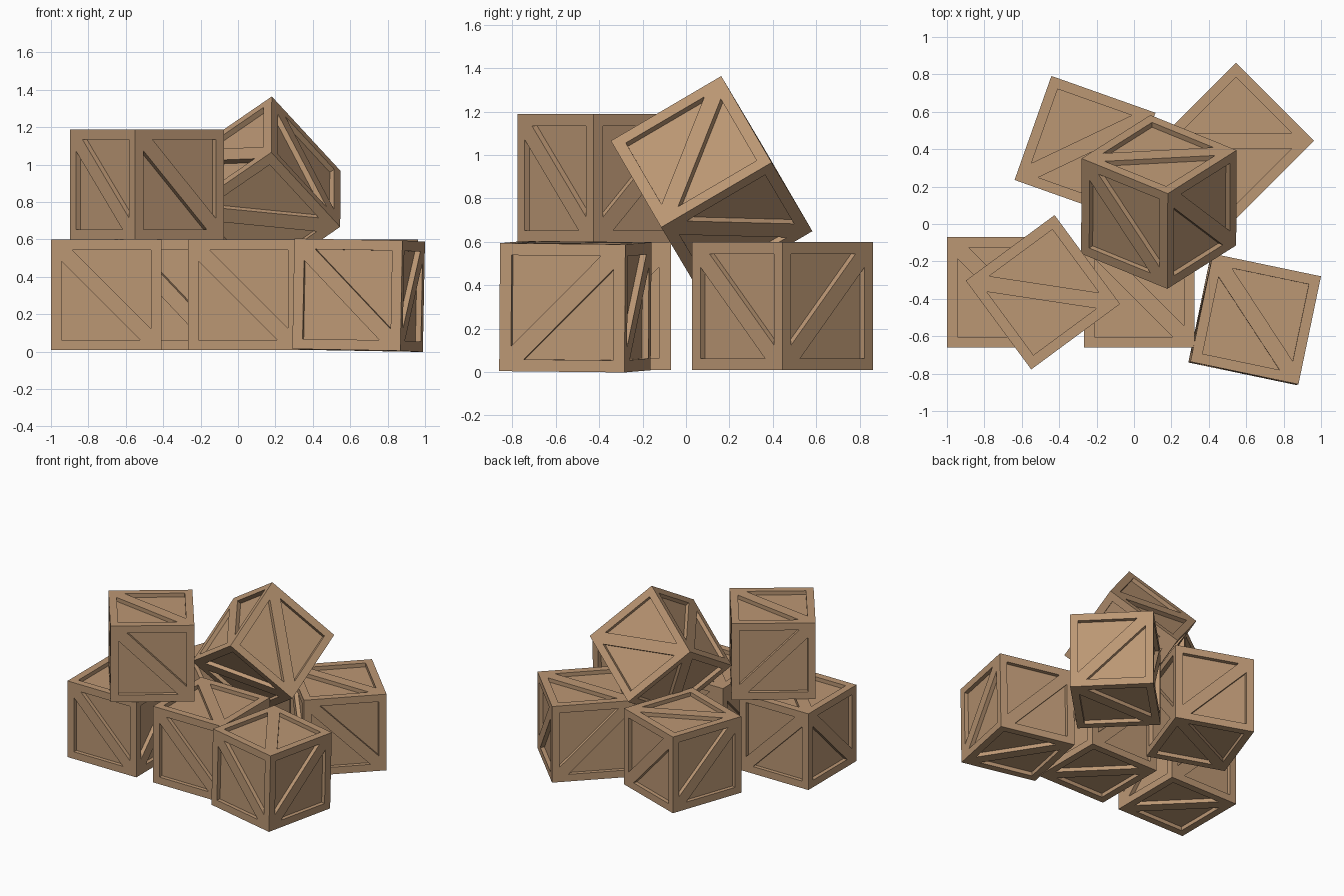
import bpy
import bmesh
from math import radians
from mathutils import Vector, Matrix, Euler

cube = bpy.data.objects.get("Cube")
if cube:
    bpy.data.objects.remove(cube, do_unlink=True)

SIZE = 0.59      # crate edge
BORDER = 0.055   # frame board width
GAP = 0.06       # brace half width, measured along the frame
DEPTH = 0.03     # recess depth

wood = bpy.data.materials.new("crate_wood")
wood.use_nodes = True
wood.diffuse_color = (0.50, 0.31, 0.175, 1)
wood.node_tree.nodes["Principled BSDF"].inputs["Base Color"].default_value = wood.diffuse_color

X, Y, Z = Vector((1, 0, 0)), Vector((0, 1, 0)), Vector((0, 0, 1))
# Each side: horizontal axis, vertical axis, corner where the brace starts
SIDES = {
    "front": (X, Z, 1), "right": (Y, Z, 0), "back": (-X, Z, 0),
    "left": (-Y, Z, 1), "top": (X, Y, 1), "bottom": (X, -Y, 0),
}
CORNERS = [(-1, -1), (1, -1), (1, 1), (-1, 1)]


def add_side(bm, u, v, start):
    """One side: four frame boards, a diagonal brace and two sunken panels."""
    n = u.cross(v)
    half = SIZE / 2
    ring = CORNERS[start:] + CORNERS[:start]
    o = [(u * a + v * b + n) * half for a, b in ring]
    inner = [(u * a + v * b) * (half - BORDER) + n * half for a, b in ring]
    gap = GAP / (SIZE - 2 * BORDER)

    def triangle(before, corner, after):
        c = inner[corner]
        return [inner[before].lerp(c, gap), c, inner[after].lerp(c, gap)]

    a1, c1, b1 = triangle(0, 1, 2)
    a3, c3, b3 = triangle(2, 3, 0)
    boards = [(o[0], o[1], c1, a1), (o[1], o[2], b1, c1),
              (o[2], o[3], c3, a3), (o[3], o[0], b3, c3),
              (o[0], a1, b1, o[2], a3, b3)]
    for tri in ((a1, c1, b1), (a3, c3, b3)):
        floor = [p - n * DEPTH for p in tri]
        boards.append(floor)
        for i in range(3):
            j = (i + 1) % 3
            boards.append((tri[i], tri[j], floor[j], floor[i]))
    for pts in boards:
        bm.faces.new([bm.verts.new(p) for p in pts])


def crate_mesh():
    bm = bmesh.new()
    for u, v, start in SIDES.values():
        add_side(bm, u, v, start)
    bmesh.ops.remove_doubles(bm, verts=bm.verts, dist=0.0005)
    bmesh.ops.recalc_face_normals(bm, faces=bm.faces)
    mesh = bpy.data.meshes.new("crate")
    bm.to_mesh(mesh)
    bm.free()
    mesh.materials.append(wood)
    return mesh


mesh = crate_mesh()


def place(name, centre, rotation):
    obj = bpy.data.objects.new(name, mesh)
    obj.matrix_world = Matrix.Translation(centre) @ rotation.to_4x4()
    bpy.context.collection.objects.link(obj)


def turn(z, x=0, y=0):
    return Euler([radians(a) for a in (x, y, z)]).to_matrix()


# Ground layer
place("front_left_crate", (-0.705, -0.365, 0.303), turn(0))
place("front_middle_crate", (0.028, -0.365, 0.303), turn(0))
place("front_right_crate", (0.645, -0.51, 0.301), turn(-11.8, x=-0.6, y=1))
place("back_left_crate", (-0.262, 0.415, 0.303), turn(70.5))
place("back_right_crate", (0.545, 0.445, 0.303), turn(45))

# Upper layer
place("upper_crate", (-0.487, -0.365, 0.893), turn(36.4))

# Crate tumbled onto one corner, given by its own right and back directions
right = Vector((-0.365, -0.23, 0.395)).normalized()
back = Vector((0, -0.505, -0.30)).normalized()
up = right.cross(back).normalized()
back = up.cross(right)
place("tumbled_crate", (0.133, 0.118, 0.857), Matrix((right, back, up)).transposed())
